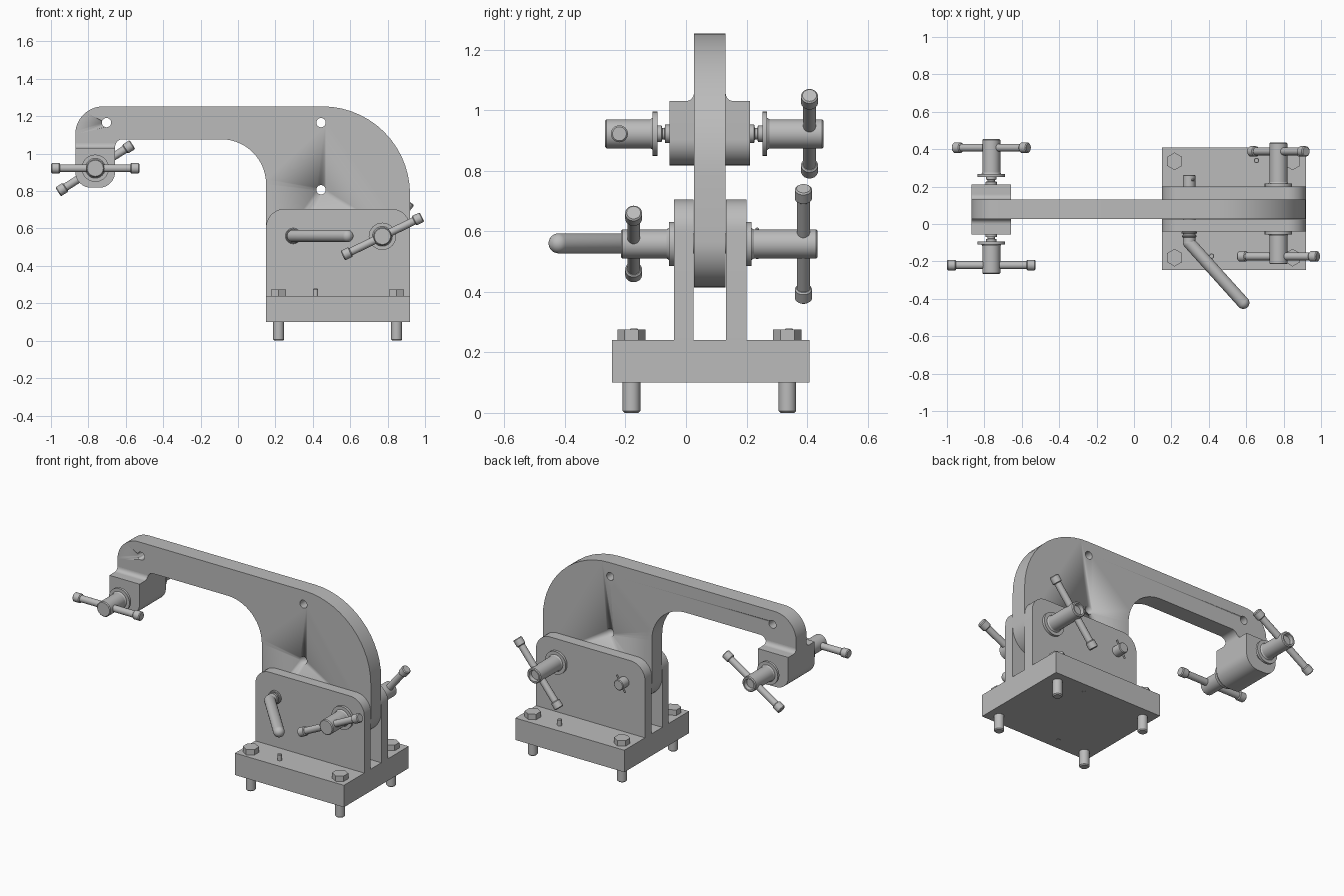
import bpy, bmesh, math
from mathutils import Vector

cube = bpy.data.objects.get("Cube")
if cube:
    bpy.data.objects.remove(cube, do_unlink=True)

grey = bpy.data.materials.new("plain_grey")
grey.use_nodes = True
grey.diffuse_color = (0.5, 0.5, 0.5, 1)
grey.node_tree.nodes["Principled BSDF"].inputs["Base Color"].default_value = (0.5, 0.5, 0.5, 1)


def finish(name, bm):
    """Turn a bmesh into a named, shaded object."""
    bmesh.ops.recalc_face_normals(bm, faces=bm.faces)
    mesh = bpy.data.meshes.new(name)
    bm.to_mesh(mesh)
    bm.free()
    mesh.materials.append(grey)
    ob = bpy.data.objects.new(name, mesh)
    bpy.context.collection.objects.link(ob)
    bpy.ops.object.select_all(action='DESELECT')
    ob.select_set(True)
    bpy.context.view_layer.objects.active = ob
    bpy.ops.object.shade_smooth_by_angle(angle=math.radians(30))
    return ob


def rounded(corners, steps=14):
    """Outline from (u, v, radius) corners."""
    out = []
    for i, (u, v, r) in enumerate(corners):
        p = Vector((u, v))
        if r == 0:
            out.append(p)
            continue
        d1 = (Vector(corners[i - 1][:2]) - p).normalized()
        d2 = (Vector(corners[(i + 1) % len(corners)][:2]) - p).normalized()
        half = d1.angle(d2) / 2
        c = p + (d1 + d2).normalized() * r / math.sin(half)
        t = r / math.tan(half)
        s, e = p + d1 * t - c, p + d2 * t - c
        a = s.angle(e)
        for k in range(steps + 1):
            f = k / steps
            out.append(c + (s * math.sin((1 - f) * a) + e * math.sin(f * a)) / math.sin(a))
    return out


def prism(name, outline, a, b, axis='y'):
    """Extrude an outline along an axis from a to b."""
    place = {'x': lambda u, v, w: (w, u, v),
             'y': lambda u, v, w: (u, w, v),
             'z': lambda u, v, w: (u, v, w)}[axis]
    bm = bmesh.new()
    lo, hi = [[bm.verts.new(place(u, v, w)) for u, v in outline] for w in (a, b)]
    bm.faces.new(lo)
    bm.faces.new(hi)
    n = len(lo)
    for i in range(n):
        j = (i + 1) % n
        bm.faces.new((lo[i], lo[j], hi[j], hi[i]))
    return finish(name, bm)


def turned(name, profile, origin, direction, sides=32):
    """Revolve (distance, radius) pairs around a direction."""
    turn = Vector((0, 0, 1)).rotation_difference(Vector(direction))
    bm = bmesh.new()
    rings = []
    for d, r in profile:
        rings.append([bm.verts.new(Vector(origin) + turn @ Vector(
            (r * math.cos(math.tau * k / sides), r * math.sin(math.tau * k / sides), d)))
            for k in range(sides)])
    bm.faces.new(rings[0])
    bm.faces.new(rings[-1])
    for p, q in zip(rings, rings[1:]):
        for i in range(sides):
            j = (i + 1) % sides
            bm.faces.new((p[i], p[j], q[j], q[i]))
    return finish(name, bm)


def rod(name, start, end, r, chamfer=0.004, sides=32):
    start, end = Vector(start), Vector(end)
    n = (end - start).length
    return turned(name, [(0, r - chamfer), (chamfer, r), (n - chamfer, r), (n, r - chamfer)],
                  start, (end - start).normalized(), sides)


# Base plate
LEFT, RIGHT = 0.15, 0.92
prism("base_plate", [(LEFT, -0.245), (RIGHT, -0.245), (RIGHT, 0.408), (LEFT, 0.408)], 0.10, 0.24, 'z')

# Upright plates either side of the arm
cheek = rounded([(LEFT, 0.24, 0), (RIGHT, 0.24, 0), (RIGHT, 0.705, 0.1), (LEFT, 0.705, 0.1)])
prism("front_cheek_plate", cheek, -0.04, 0.025)
prism("back_cheek_plate", cheek, 0.132, 0.2)

# Gooseneck arm
arm = prism("arm", rounded([
    (-0.87, 1.03, 0), (-0.87, 1.253, 0.15), (RIGHT, 1.253, 0.47), (RIGHT, 0.415, 0.15),
    (LEFT, 0.415, 0.15), (LEFT, 1.077, 0.24), (-0.657, 1.077, 0.04), (-0.657, 1.03, 0)]),
    0.026, 0.131)

# Holes through the arm
for x, z in ((-0.703, 1.166), (0.444, 1.166), (0.444, 0.807)):
    cutter = rod("hole_cutter", (x, -0.2, z), (x, 0.4, z), 0.025)
    cutter.hide_render = True
    mod = arm.modifiers.new("hole", 'BOOLEAN')
    mod.operation = 'DIFFERENCE'
    mod.object = cutter
    bpy.context.view_layer.objects.active = arm
    bpy.ops.object.modifier_apply(modifier=mod.name)
    bpy.data.objects.remove(cutter, do_unlink=True)

# Clamp head block with its fillets
prism("head_block", rounded([(-0.87, 1.03, 0), (-0.657, 1.03, 0),
                             (-0.657, 0.818, 0.085), (-0.87, 0.818, 0.085)]), -0.055, 0.211)
for name, y, s in (("front_head_fillet", 0.026, -1), ("back_head_fillet", 0.131, 1)):
    prism(name, [(y - s * 0.01, 1.03), (y + s * 0.026, 1.03)]
          + [(y + s * 0.026 * (1 - math.sin(t * math.pi / 16)),
              1.056 - 0.026 * math.cos(t * math.pi / 16)) for t in range(1, 9)]
          + [(y - s * 0.01, 1.056)], -0.87, -0.657, 'x')


def clamp_screw(name, x, z, face, washer, end, bar_y, angle, hollow):
    """Neck, washer, barrel and cross bar, pointing away from a face."""
    s = 1 if end > face else -1
    neck, n = abs(washer - face), abs(end - face)
    if neck > 0.001:
        turned(name + "_neck", [(0, 0.03), (neck * 0.35, 0.03), (neck * 0.4, 0.019), (neck * 0.6, 0.019),
                                (neck * 0.65, 0.027), (neck, 0.027)], (x, face, z), (0, s, 0))
    barrel = [(neck, 0.073), (neck + 0.016, 0.073), (neck + 0.016, 0.053), (neck + 0.024, 0.048),
              (n - 0.005, 0.048), (n, 0.043)]
    if hollow:
        barrel += [(n, 0.034), (n - 0.022, 0.03)]
    turned(name + "_barrel", barrel, (x, face, z), (0, s, 0))
    a = math.radians(angle)
    mid, way = Vector((x, bar_y, z)), Vector((math.cos(a), 0, math.sin(a)))
    rod(name + "_cross_bar", mid - way * 0.22, mid + way * 0.22, 0.021)
    for side, k in (("right", -1), ("left", 1)):
        rod(f"{name}_{side}_bar_cap", mid + way * k * 0.188, mid + way * k * 0.236, 0.028, 0.005)


# Clamp screws on the head and on the pivot
clamp_screw("head_front", -0.763, 0.922, -0.055, -0.094, -0.268, -0.22, 0, False)
clamp_screw("head_back", -0.763, 0.922, 0.211, 0.252, 0.455, 0.408, 32.5, True)
clamp_screw("pivot_front", 0.772, 0.558, -0.04, -0.04, -0.215, -0.173, 26, False)
clamp_screw("pivot_back", 0.772, 0.558, 0.2, 0.2, 0.435, 0.388, 51, True)

# Locking lever: pin through the plates and a dome-ended handle
LX, LZ = 0.295, 0.56
rod("lever_pin", (LX, -0.1, LZ), (LX, 0.262, LZ), 0.033)
rod("lever_collar", (LX, -0.04, LZ), (LX, -0.052, LZ), 0.042)
rod("lever_ring", (LX, -0.06, LZ), (LX, -0.072, LZ), 0.039)
start, end = Vector((LX, -0.1, LZ)), Vector((0.584, -0.421, LZ))
length, R = (end - start).length, 0.033
dome = [(R * math.sin(t * math.pi / 18), R * math.cos(t * math.pi / 18)) for t in range(9)]
turned("lever_handle", [(-d, r) for d, r in reversed(dome)] + [(length + d, r) for d, r in dome],
       start, (end - start).normalized())
rod("lever_cotter_pin", (LX - 0.03, 0.235, LZ - 0.05), (LX + 0.03, 0.235, LZ + 0.05), 0.006, 0.002, 12)

# Corner bolts with hexagonal heads
for depth, y in (("front", -0.18), ("back", 0.335)):
    for side, x in (("right", 0.217), ("left", 0.848)):
        rod(f"{depth}_{side}_bolt_shank", (x, y, 0), (x, y, 0.25), 0.029, 0.006)
        hexagon = [(x + 0.047 * math.sin(k * math.pi / 3), y + 0.047 * math.cos(k * math.pi / 3))
                   for k in range(6)]
        prism(f"{depth}_{side}_bolt_head", hexagon, 0.24, 0.275, 'z')

# Dowel pins in the base
for name, x, y in (("front_dowel", 0.415, -0.172), ("back_dowel", 0.655, 0.34)):
    rod(name, (x, y, 0.099), (x, y, 0.278), 0.014, 0.003, 20)
